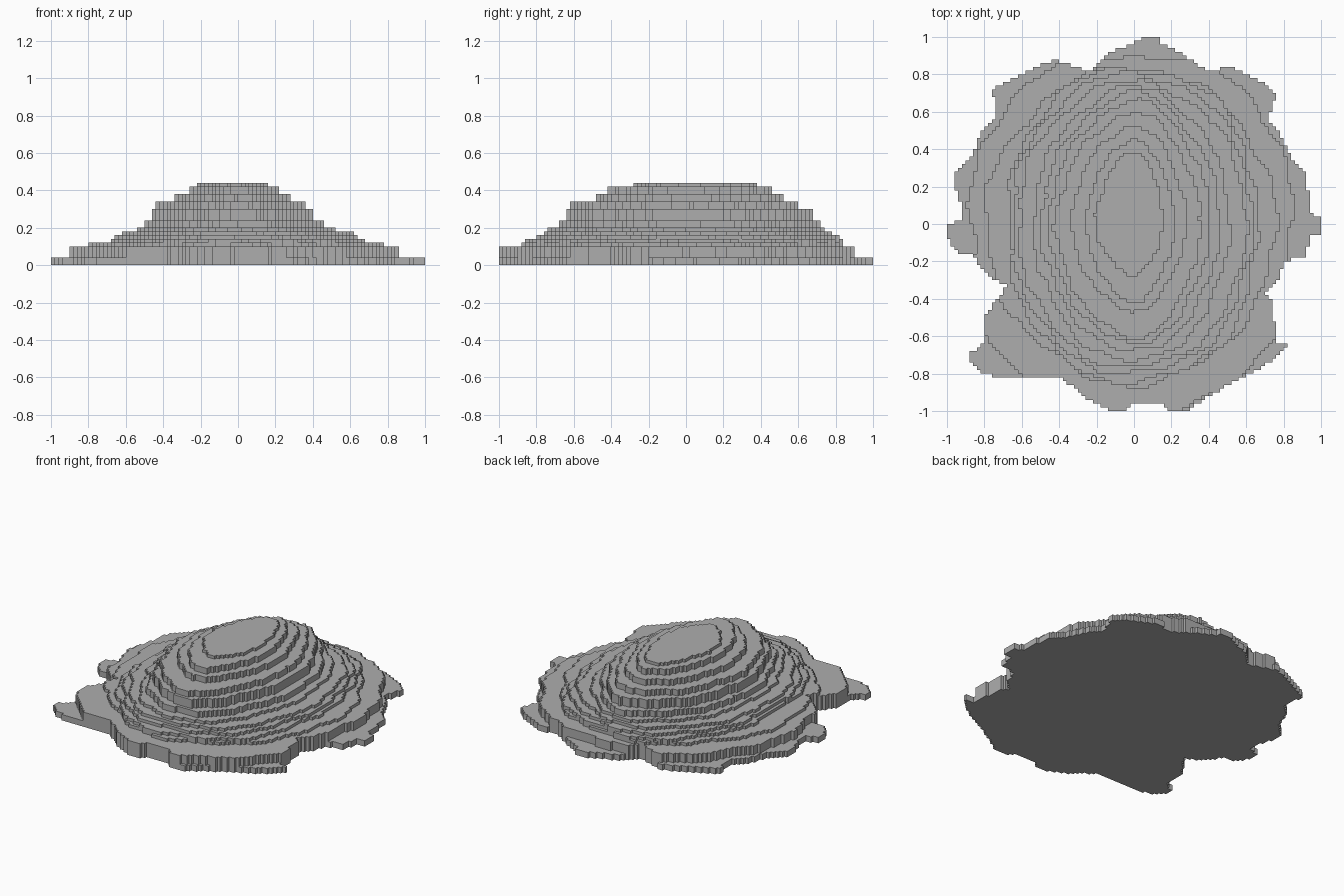
import bpy, bmesh, math

if "Cube" in bpy.data.objects:
    bpy.data.objects.remove(bpy.data.objects["Cube"])

CELL, N = 0.02, 100

# Shoreline of the lowest step, clockwise from the back
SHORE = [(.07, 1), (.13, 1), (.15, .97), (.22, .93), (.30, .88), (.40, .82), (.52, .84),
         (.65, .78), (.76, .70), (.72, .56), (.78, .48), (.84, .36), (.92, .28), (.94, .06),
         (1, .04), (1, -.06), (.94, -.06), (.92, -.17), (.80, -.20), (.78, -.30), (.70, -.36),
         (.74, -.42), (.76, -.63), (.82, -.64), (.78, -.70), (.66, -.78), (.57, -.82),
         (.40, -.92), (.28, -1), (.18, -1), (.16, -.96), (0, -.96), (-.06, -1), (-.12, -1),
         (-.25, -.93), (-.34, -.86), (-.40, -.82), (-.60, -.81), (-.67, -.83), (-.80, -.80),
         (-.88, -.72), (-.88, -.69), (-.80, -.64), (-.80, -.50), (-.76, -.44), (-.68, -.33),
         (-.78, -.28), (-.86, -.17), (-.95, -.15), (-1, -.07), (-1, -.01), (-.93, .02),
         (-.92, .10), (-.96, .20), (-.95, .28), (-.86, .36), (-.82, .48), (-.73, .58),
         (-.76, .72), (-.65, .78), (-.52, .84), (-.42, .88), (-.24, .82), (-.12, .92), (0, .97)]

# Terraces: top height, reach to right, left, back, front, roundness
TERRACES = [(.10, .84, .87, .90, 1.02, 2.4), (.12, .76, .80, .84, .86, 1.9),
            (.14, .66, .67, .83, .84, 2.2), (.16, .63, .65, .80, .80, 2.1),
            (.18, .60, .62, .76, .77, 2.0), (.20, .51, .54, .73, .74, 1.9),
            (.24, .46, .50, .70, .69, 1.8), (.30, .41, .46, .66, .65, 1.75),
            (.34, .36, .42, .60, .62, 1.7), (.38, .28, .34, .53, .47, 1.7),
            (.42, .22, .26, .46, .42, 1.65), (.44, .16, .21, .40, .28, 1.6)]


def in_shore(x, y):
    inside = False
    for (x1, y1), (x2, y2) in zip(SHORE, SHORE[1:] + SHORE[:1]):
        if (y1 > y) != (y2 > y) and x < x1 + (y - y1) * (x2 - x1) / (y2 - y1):
            inside = not inside
    return inside


def in_terrace(x, y, k):
    h, right, left, back, front, p = TERRACES[k]
    a = right if x > 0 else left
    b = back if y > 0 else front
    t = math.atan2(y, x)
    wobble = 1 + .018 * math.sin(7 * t + k * .6) + .014 * math.sin(17 * t + k * 2)
    return (abs(x) / a) ** p + (abs(y) / b) ** p <= wobble ** p


def step_height(i, j):
    x, y = -1 + (i + .5) * CELL, -1 + (j + .5) * CELL
    if not in_shore(x, y):
        return 0
    return max([.04] + [t[0] for k, t in enumerate(TERRACES) if in_terrace(x, y, k)])


height = {(i, j): step_height(i, j) for i in range(N) for j in range(N)}

stone = bpy.data.materials.new("grey stone")
stone.diffuse_color = (.42, .42, .42, 1)
stone.use_nodes = True
stone.node_tree.nodes["Principled BSDF"].inputs["Base Color"].default_value = stone.diffuse_color


def build_terrace(name, level):
    """Blocky ring of cells at one level: tops, walls to lower cells, underside."""
    bm = bmesh.new()

    def quad(*pts):
        bm.faces.new([bm.verts.new(p) for p in pts])

    for (i, j), h in height.items():
        if h != level:
            continue
        x0, y0 = -1 + i * CELL, -1 + j * CELL
        x1, y1 = x0 + CELL, y0 + CELL
        quad((x0, y0, h), (x1, y0, h), (x1, y1, h), (x0, y1, h))
        quad((x0, y1, 0), (x1, y1, 0), (x1, y0, 0), (x0, y0, 0))
        for di, dj, p, q in ((0, -1, (x0, y0), (x1, y0)), (1, 0, (x1, y0), (x1, y1)),
                             (0, 1, (x1, y1), (x0, y1)), (-1, 0, (x0, y1), (x0, y0))):
            low = height.get((i + di, j + dj), 0)
            if low < h:
                quad((*p, low), (*q, low), (*q, h), (*p, h))
    bmesh.ops.remove_doubles(bm, verts=bm.verts, dist=1e-4)
    mesh = bpy.data.meshes.new(name)
    bm.to_mesh(mesh)
    bm.free()
    mesh.materials.append(stone)
    bpy.context.collection.objects.link(bpy.data.objects.new(name, mesh))


# Island from shore to summit
build_terrace("shore_step", .04)
for k, t in enumerate(TERRACES):
    build_terrace("summit" if k == len(TERRACES) - 1 else f"terrace_{k + 1}", t[0])
